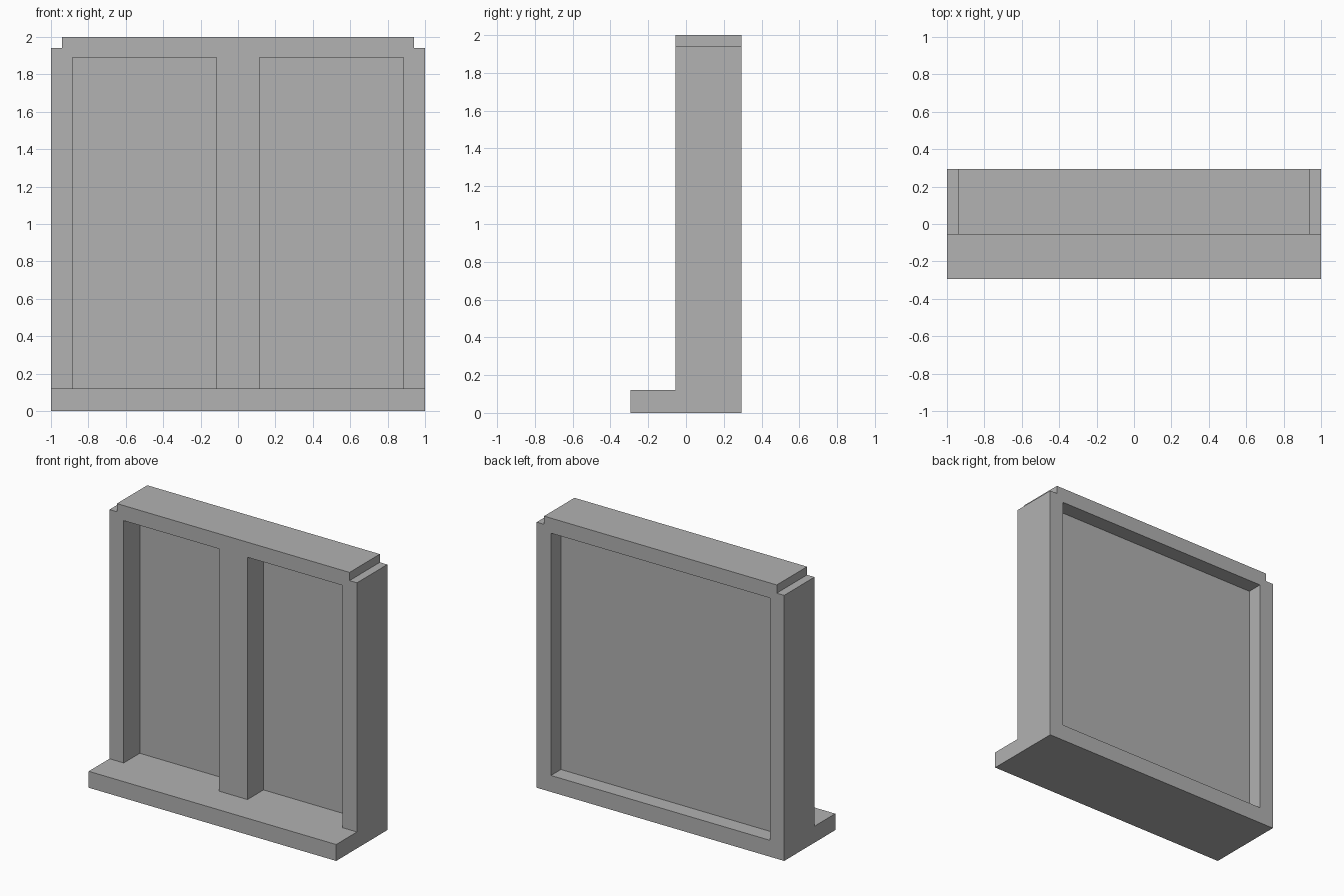
import bpy, bmesh
from math import radians

cube = bpy.data.objects.get("Cube")
if cube:
    bpy.data.objects.remove(cube, do_unlink=True)

FRONT, BACK, SILL_FRONT = -0.055, 0.295, -0.295
SILL_TOP, HEAD, TOP = 0.12, 1.89, 2.0
PANEL_FRONT, PANEL_BACK = 0.13, 0.18

grey = bpy.data.materials.new("plain grey")
grey.use_nodes = True
colour = (0.445, 0.445, 0.445, 1)
grey.diffuse_color = colour
grey.node_tree.nodes["Principled BSDF"].inputs["Base Color"].default_value = colour


def make_object(name, bm):
    bmesh.ops.recalc_face_normals(bm, faces=bm.faces[:])
    mesh = bpy.data.meshes.new(name)
    bm.to_mesh(mesh)
    bm.free()
    mesh.materials.append(grey)
    obj = bpy.data.objects.new(name, mesh)
    bpy.context.collection.objects.link(obj)
    return obj


def extrude_along_x(name, profile, x0, x1):
    """Sweep a (y, z) profile from x0 to x1."""
    bm = bmesh.new()
    face = bm.faces.new([bm.verts.new((x0, y, z)) for y, z in profile])
    geom = bmesh.ops.extrude_face_region(bm, geom=[face])["geom"]
    verts = [v for v in geom if isinstance(v, bmesh.types.BMVert)]
    bmesh.ops.translate(bm, verts=verts, vec=(x1 - x0, 0, 0))
    return make_object(name, bm)


def cut(target, x, y, z):
    """Remove a box given by its ranges from the target."""
    profile = [(y[0], z[0]), (y[1], z[0]), (y[1], z[1]), (y[0], z[1])]
    cutter = extrude_along_x("cutter", profile, *x)
    cutter.hide_render = True
    mod = target.modifiers.new("cut", "BOOLEAN")
    mod.operation, mod.solver, mod.object = "DIFFERENCE", "EXACT", cutter
    bpy.context.view_layer.objects.active = target
    bpy.ops.object.modifier_apply(modifier=mod.name)
    bpy.data.objects.remove(cutter, do_unlink=True)


# Wall block with the projecting sill
frame = extrude_along_x("window_frame", [
    (SILL_FRONT, 0), (BACK, 0), (BACK, TOP),
    (FRONT, TOP), (FRONT, SILL_TOP), (SILL_FRONT, SILL_TOP)], -1, 1)

# Stepped top corners and the two front recesses either side of the mullion
for s in (-1, 1):
    cut(frame, sorted((s * 0.94, s * 1.1)), (FRONT - 0.1, BACK + 0.1), (1.94, 2.1))
    cut(frame, sorted((s * 0.115, s * 0.885)), (FRONT - 0.1, PANEL_FRONT), (SILL_TOP, HEAD))

# Single wide recess at the back, leaving a thin panel
cut(frame, (-0.885, 0.885), (PANEL_BACK, BACK + 0.1), (SILL_TOP, HEAD))

# Tidy the flat faces
bm = bmesh.new()
bm.from_mesh(frame.data)
bmesh.ops.remove_doubles(bm, verts=bm.verts[:], dist=0.0001)
bmesh.ops.dissolve_limit(bm, angle_limit=radians(1), verts=bm.verts[:], edges=bm.edges[:])
bm.to_mesh(frame.data)
bm.free()
